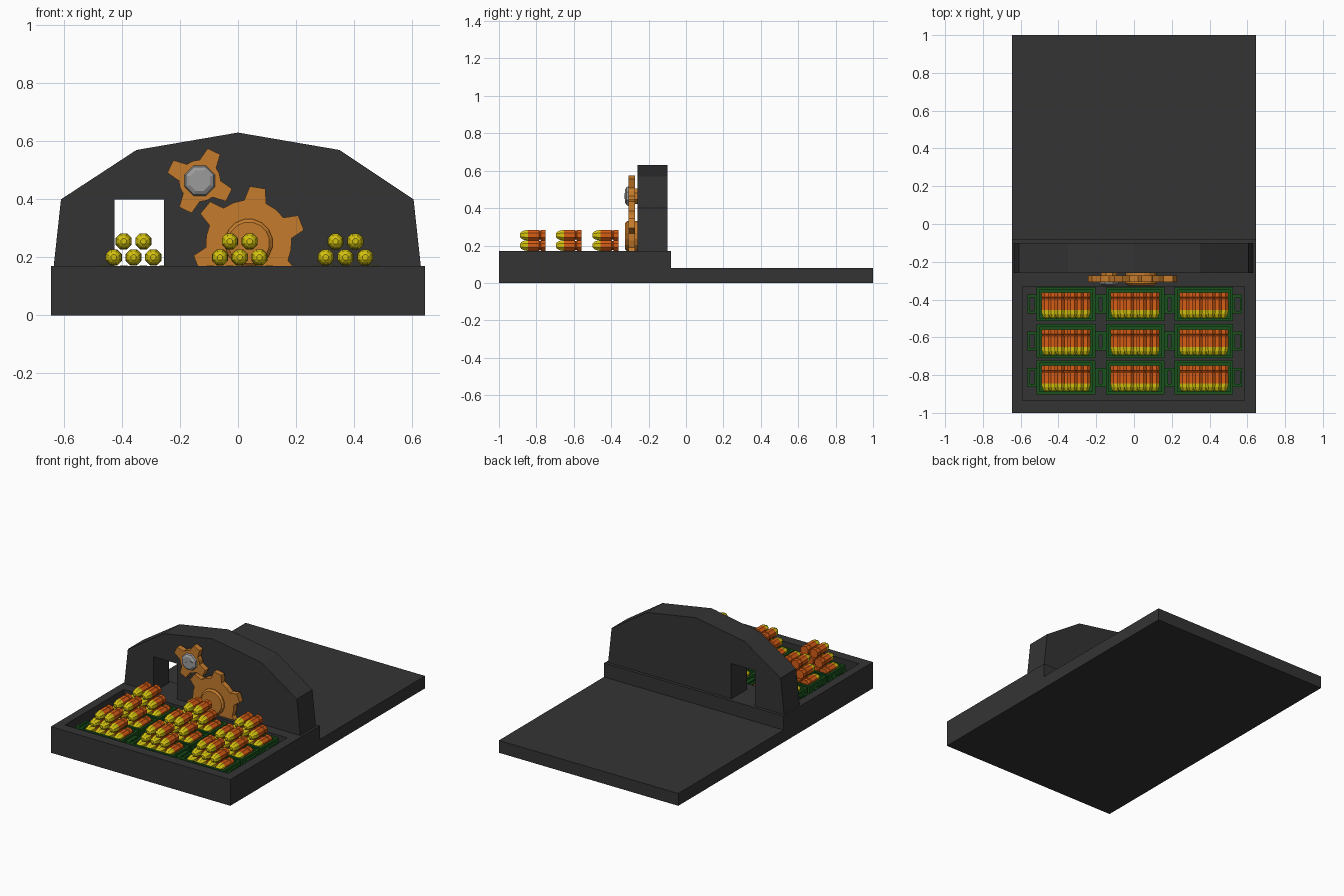
import bpy, bmesh
from math import sin, cos, pi, radians

if "Cube" in bpy.data.objects:
    bpy.data.objects.remove(bpy.data.objects["Cube"])


def material(name, rgb):
    m = bpy.data.materials.new(name)
    m.diffuse_color = (*rgb, 1)
    m.use_nodes = True
    m.node_tree.nodes["Principled BSDF"].inputs["Base Color"].default_value = m.diffuse_color
    return m


DARK = material("dark_metal", (0.034, 0.034, 0.034))
BRONZE = material("bronze", (0.56, 0.2, 0.025))
ORANGE = material("shell_orange", (0.68, 0.11, 0.008))
YELLOW = material("shell_yellow", (0.68, 0.56, 0.005))
GREEN = material("crate_green", (0.01, 0.085, 0.012))
STEEL = material("steel", (0.33, 0.33, 0.33))


def mesh_data(name, verts, faces, mats):
    me = bpy.data.meshes.new(name)
    me.from_pydata(verts, [], faces)
    bm = bmesh.new()
    bm.from_mesh(me)
    bmesh.ops.recalc_face_normals(bm, faces=bm.faces)
    bm.to_mesh(me)
    bm.free()
    for m in mats:
        me.materials.append(m)
    return me


def add(name, me, loc=(0, 0, 0)):
    ob = bpy.data.objects.new(name, me)
    ob.location = loc
    bpy.context.collection.objects.link(ob)
    return ob


def extrude_xz(name, pts, y0, y1, mat):
    """Front-view outline pushed along y."""
    n = len(pts)
    verts = [(x, y, z) for y in (y0, y1) for x, z in pts]
    faces = [list(range(n)), list(range(2 * n - 1, n - 1, -1))]
    faces += [[i, (i + 1) % n, n + (i + 1) % n, n + i] for i in range(n)]
    return add(name, mesh_data(name, verts, faces, [mat]))


def rect(x0, x1, y0, y1, z):
    return [(x0, y0, z), (x1, y0, z), (x1, y1, z), (x0, y1, z)]


def hollow(name, outer, inner, z0, z1, floor, mat):
    """Open box with a floor, or a ring when floor is None."""
    last = z0 if floor is None else floor
    verts = rect(*outer, z0) + rect(*outer, z1) + rect(*inner, z1) + rect(*inner, last)
    faces = []
    for k in range(4 if floor is None else 3):
        a, b = 4 * k, 4 * ((k + 1) % 4)
        faces += [[a + i, a + (i + 1) % 4, b + (i + 1) % 4, b + i] for i in range(4)]
    if floor is not None:
        faces += [[0, 1, 2, 3], [12, 13, 14, 15]]
    return mesh_data(name, verts, faces, [mat])


def lathe_y(name, rings, sides, mats, split=None):
    """Rings of (y, radius) around the y axis; rings before split use the second material."""
    verts = [(r * cos(2 * pi * (i + .5) / sides), y, r * sin(2 * pi * (i + .5) / sides))
             for y, r in rings for i in range(sides)]
    faces, slots = [list(range(sides))], [0 if split is None else 1]
    for k in range(len(rings) - 1):
        for i in range(sides):
            j = (i + 1) % sides
            faces.append([k * sides + i, k * sides + j, (k + 1) * sides + j, (k + 1) * sides + i])
            slots.append(1 if split is not None and k < split else 0)
    m = (len(rings) - 1) * sides
    faces.append([m + i for i in range(sides)])
    slots.append(0)
    me = mesh_data(name, verts, faces, mats)
    me.polygons.foreach_set("material_index", slots)
    return me


def gear(name, cx, cz, teeth, root, tip, root_half, tip_half, start, y0, y1):
    pts = []
    step = 360 / teeth
    for t in range(teeth):
        c = start + t * step
        for a, r in ((-root_half, root), (-tip_half, tip), (tip_half, tip),
                     (root_half, root), (step / 2, root)):
            ang = radians(c + a)
            pts.append((cx + r * cos(ang), cz + r * sin(ang)))
    return extrude_xz(name, pts, y0, y1, BRONZE)


# Base: raised front with a sunken tray, low deck behind
add("front_base", hollow("front_base", (-.645, .645, -1, -.08), (-.59, .585, -.935, -.33),
                         0, .17, .10, DARK))
extrude_xz("rear_deck", [(-.645, 0), (.645, 0), (.645, .08), (-.645, .08)], -.08, 1, DARK)

# Wall with an arched outline and a doorway
extrude_xz("wall", [(.63, .17), (.605, .40), (.35, .57), (0, .63), (-.35, .57), (-.61, .40),
                    (-.635, .17), (-.425, .17), (-.425, .40), (-.255, .40), (-.255, .17)],
           -.26, -.10, DARK)

# Gears with hub, axle and bolt
gear("large_gear", .037, .25, 6, .148, .195, 15, 8, 21, -.308, -.272)
add("large_hub", lathe_y("large_hub", [(-.325, .072), (-.315, .083), (-.25, .083)], 16, [BRONZE]),
    (.037, 0, .25))
gear("small_gear", -.132, .464, 4, .072, .115, 26, 12, 64, -.308, -.272)
add("small_axle", lathe_y("small_axle", [(-.30, .045), (-.25, .045)], 8, [BRONZE]), (-.132, 0, .464))
add("bolt", lathe_y("bolt", [(-.326, .038), (-.318, .052), (-.30, .06)], 8, [STEEL]),
    (-.132, 0, .464))
slot = extrude_xz("bolt_ridge", [(-.034, -.005), (.034, -.005), (.034, .005), (-.034, .005)],
                  -.329, -.32, STEEL)
slot.location = (-.132, 0, .464)
slot.rotation_euler = (0, radians(-20), 0)

# Crates, each with two handles and a pyramid of shells
crate = hollow("crate", (-.155, .155, -.09, .09), (-.14, .14, -.075, .075), .10, .155, .115, GREEN)
handle = hollow("handle", (-.025, .025, -.05, .05), (-.012, .012, -.036, .036),
                .125, .14, None, GREEN)
shell = lathe_y("shell", [(-.07, .010), (-.062, .020), (-.046, .028), (-.026, .030), (.032, .030),
                          (.035, .026), (.040, .026), (.043, .030), (.068, .030)],
                8, [ORANGE, YELLOW], split=3)
for cx in (-.36, .006, .37):
    for cy in (-.424, -.62, -.812):
        add("crate", crate, (cx, cy, 0))
        for s in (-1, 1):
            add("crate_handle", handle, (cx + s * .178, cy, 0))
        for row, count in enumerate((4, 3, 2)):
            for i in range(count):
                add("shell", shell, (cx + (i - (count - 1) / 2) * .068, cy - .006, .145 + row * .055))
